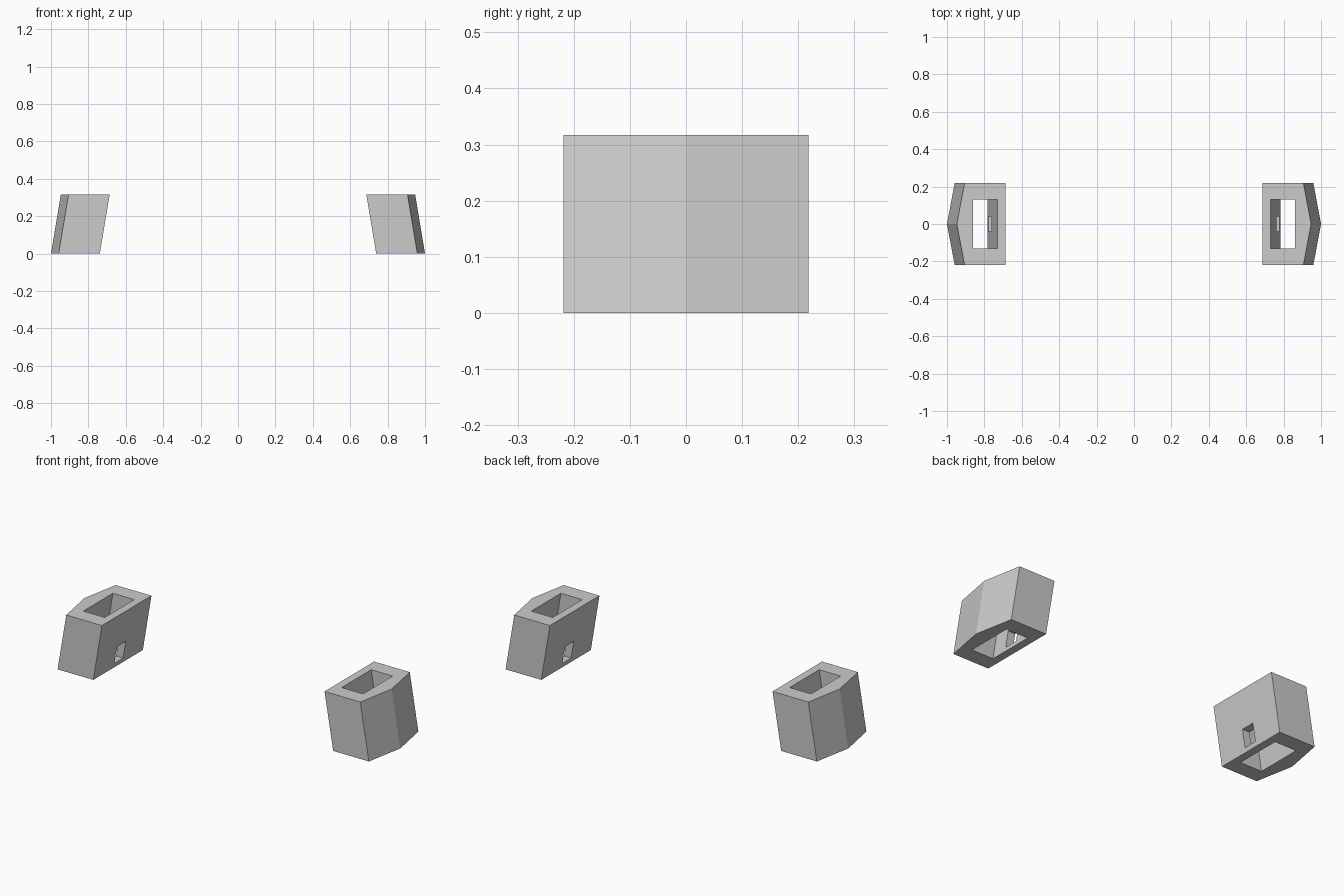
import bpy, bmesh

if "Cube" in bpy.data.objects:
    bpy.data.objects.remove(bpy.data.objects["Cube"])

HEIGHT = 0.317
LEAN = 0.053 / HEIGHT   # inward shift in x per unit of height


def leaning_prism(name, outline, z0, z1, side):
    """Extrude an xy outline (given at z = 0) upward, leaning toward the centre."""
    bm = bmesh.new()
    rings = [[bm.verts.new((side * (x - LEAN * z), y, z)) for x, y in outline]
             for z in (z0, z1)]
    n = len(outline)
    bm.faces.new(rings[0])
    bm.faces.new(rings[1])
    for i in range(n):
        j = (i + 1) % n
        bm.faces.new((rings[0][i], rings[0][j], rings[1][j], rings[1][i]))
    bmesh.ops.recalc_face_normals(bm, faces=bm.faces)
    mesh = bpy.data.meshes.new(name)
    bm.to_mesh(mesh)
    bm.free()
    obj = bpy.data.objects.new(name, mesh)
    bpy.context.collection.objects.link(obj)
    return obj


def rect(x0, x1, y):
    return [(x0, -y), (x1, -y), (x1, y), (x0, y)]


def cut(obj, cutter):
    mod = obj.modifiers.new(cutter.name, 'BOOLEAN')
    mod.operation = 'DIFFERENCE'
    mod.solver = 'EXACT'
    mod.object = cutter
    bpy.context.view_layer.objects.active = obj
    bpy.ops.object.modifier_apply(modifier=mod.name)
    bpy.data.objects.remove(cutter, do_unlink=True)


for label, side in (("left", -1), ("right", 1)):
    # Five-sided block with a shallow point on the outer side
    body = leaning_prism(label + "_block",
                         [(0.739, -0.218), (0.959, -0.218), (1.0, 0),
                          (0.959, 0.218), (0.739, 0.218)], 0, HEIGHT, side)
    # Vertical through slot
    cut(body, leaning_prism("slot_cutter", rect(0.783, 0.915, 0.13),
                            -0.1, HEIGHT + 0.1, side))
    # Small window in the inner wall
    cut(body, leaning_prism("window_cutter", rect(0.70, 0.84, 0.039),
                            0.025, 0.122, side))
